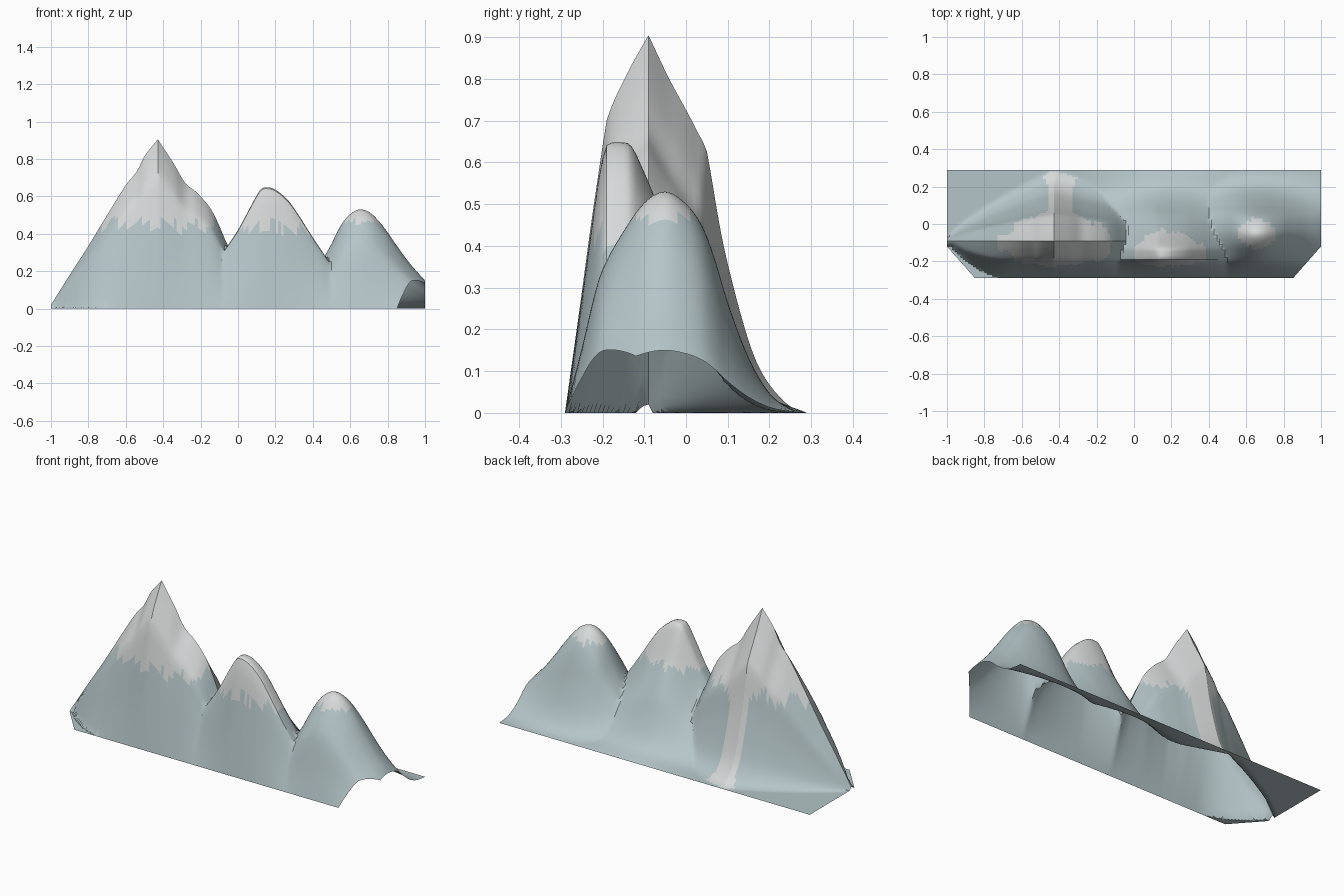
import bpy, bmesh, math, random
from mathutils import Vector

if "Cube" in bpy.data.objects:
    bpy.data.objects.remove(bpy.data.objects["Cube"])

random.seed(4)


def curve(pts):
    """Smooth height profile through a few (position, height) points."""
    n = len(pts)

    def slope(i):
        a, b = pts[max(i - 1, 0)], pts[min(i + 1, n - 1)]
        return (b[1] - a[1]) / (b[0] - a[0])

    def f(v):
        if v <= pts[0][0]:
            return pts[0][1]
        for i in range(n - 1):
            (x0, y0), (x1, y1) = pts[i], pts[i + 1]
            if v <= x1:
                d = x1 - x0
                t = (v - x0) / d
                return (y0 * (1 + 2 * t) * (1 - t) ** 2 + slope(i) * d * t * (1 - t) ** 2
                        + y1 * t * t * (3 - 2 * t) + slope(i + 1) * d * t * t * (t - 1))
        return pts[-1][1]
    return f


# Tall peak: skyline on each side of the summit, then front and back slopes
PX, PY = -3 / 7, -0.09
tall_left = curve([(-1, .02), (-.9, .18), (-.8, .335), (-.7, .5), (-.6, .66),
                   (-.54, .735), (-.5, .815), (PX, .905)])
tall_right = curve([(PX, .905), (-.34, .77), (-.285, .675), (-.22, .62), (-.15, .54),
                    (-.11, .465), (-.06, .35), (.08, .08), (.15, 0)])
tall_front = curve([(0, 1), (.25, .9), (.5, .775), (.56, .69), (.7, .48), (.8, .315), (1, 0)])
tall_back = curve([(0, 1), (.13, .885), (.24, .8), (.32, .735), (.37, .69), (.41, .59),
                   (.475, .44), (.61, .22), (.71, .11), (.87, .025), (1, 0)])

# Rounded hills: skyline along x and relative cross-section along y
mid_x = curve([(-.28, 0), (-.115, .25), (0, .42), (.07, .55), (.12, .635), (.15, .648),
               (.2, .635), (.27, .575), (.33, .49), (.4, .38), (.48, .26), (.65, 0)])
mid_y = curve([(-.29, 0), (-.25, .42), (-.21, .86), (-.2, .94), (-.19, .99), (-.15, 1),
               (-.13, .985), (-.1, .89), (-.05, .71), (.05, .43), (.1, .27), (.15, .14),
               (.2, .06), (.29, 0)])
low_x = curve([(.2, 0), (.4, .2), (.48, .31), (.55, .445), (.6, .505), (.65, .53),
               (.71, .51), (.78, .435), (.85, .335), (.92, .24), (1, .15)])
low_y = curve([(-.29, 0), (-.25, .29), (-.22, .53), (-.2, .65), (-.15, .82), (-.1, .95),
               (-.05, 1), (0, .945), (.04, .84), (.07, .69), (.1, .5), (.15, .25),
               (.2, .09), (.25, .02), (.29, 0)])


def tall(x, y):
    top = tall_left(x) if x < PX else tall_right(x)
    if y < PY:
        s = min(1, (x + 1) / .35)
        return top * tall_front(min(1, (PY - y) / (.2 * max(.15, 1 - (1 - s) ** 2))))
    if x < PX:
        side = max(0, (x + 1) / (PX + 1)) ** .7
    else:
        side = max(0, 1 - (x - PX) / .65) ** .5
    return top * tall_back(min(1, (y - PY) / max(.38 * side, .005)))


def heights(x, y):
    return tall(x, y), mid_x(x) * mid_y(y), low_x(x) * low_y(y)


def material(name, rgb):
    m = bpy.data.materials.new(name)
    m.diffuse_color = (*rgb, 1)
    m.use_nodes = True
    m.node_tree.nodes["Principled BSDF"].inputs["Base Color"].default_value = m.diffuse_color
    return m


# Terrain sheet: a fine grid raised to the highest of the three mountains
NX, NY = 140, 58
bm = bmesh.new()
grid = []
for j in range(NY + 1):
    y = -.29 + .01 * j
    row = []
    for i in range(NX + 1):
        x = -1 + 2 * i / NX
        row.append(bm.verts.new((x, y, max(0, *heights(x, y)))))
    grid.append(row)
for j in range(NY):
    for i in range(NX):
        bm.faces.new((grid[j][i], grid[j][i + 1], grid[j + 1][i + 1], grid[j + 1][i]))

# Cut the two front corners at an angle
for s in (-1, 1):
    bmesh.ops.bisect_plane(bm, geom=bm.verts[:] + bm.edges[:] + bm.faces[:],
                           plane_co=Vector((s, -.12, 0)), plane_no=Vector((s * .17, -.15, 0)),
                           clear_outer=True)

# Snow caps with a ragged lower edge, and a snow gully down the tall peak's back
jag = [random.uniform(-.03, .03) for _ in range(NX + 1)]
for f in bm.faces:
    c = f.calc_center_median()
    h = heights(c.x, c.y)
    k = h.index(max(h))
    edge = jag[int((c.x + 1) * NX / 2)] + .02 * math.sin(c.x * 45)
    line = (.45, .425, .465)[k] + edge * (1, .7, .5)[k]
    flare = max(0, c.y - .18)
    gully = k == 0 and c.y > -.05 and -.06 - flare * .5 < c.x + .39 < .06 + flare * .4
    f.material_index = 1 if c.z > line or (gully and c.z > .002) else 0

me = bpy.data.meshes.new("mountain_range")
bm.to_mesh(me)
bm.free()
me.materials.append(material("blue_grey_rock", (.46, .56, .58)))
me.materials.append(material("pale_snow", (.68, .70, .70)))
ob = bpy.data.objects.new("mountain_range", me)
bpy.context.collection.objects.link(ob)
bpy.context.view_layer.objects.active = ob
ob.select_set(True)
bpy.ops.object.shade_smooth_by_angle(angle=math.radians(30))
